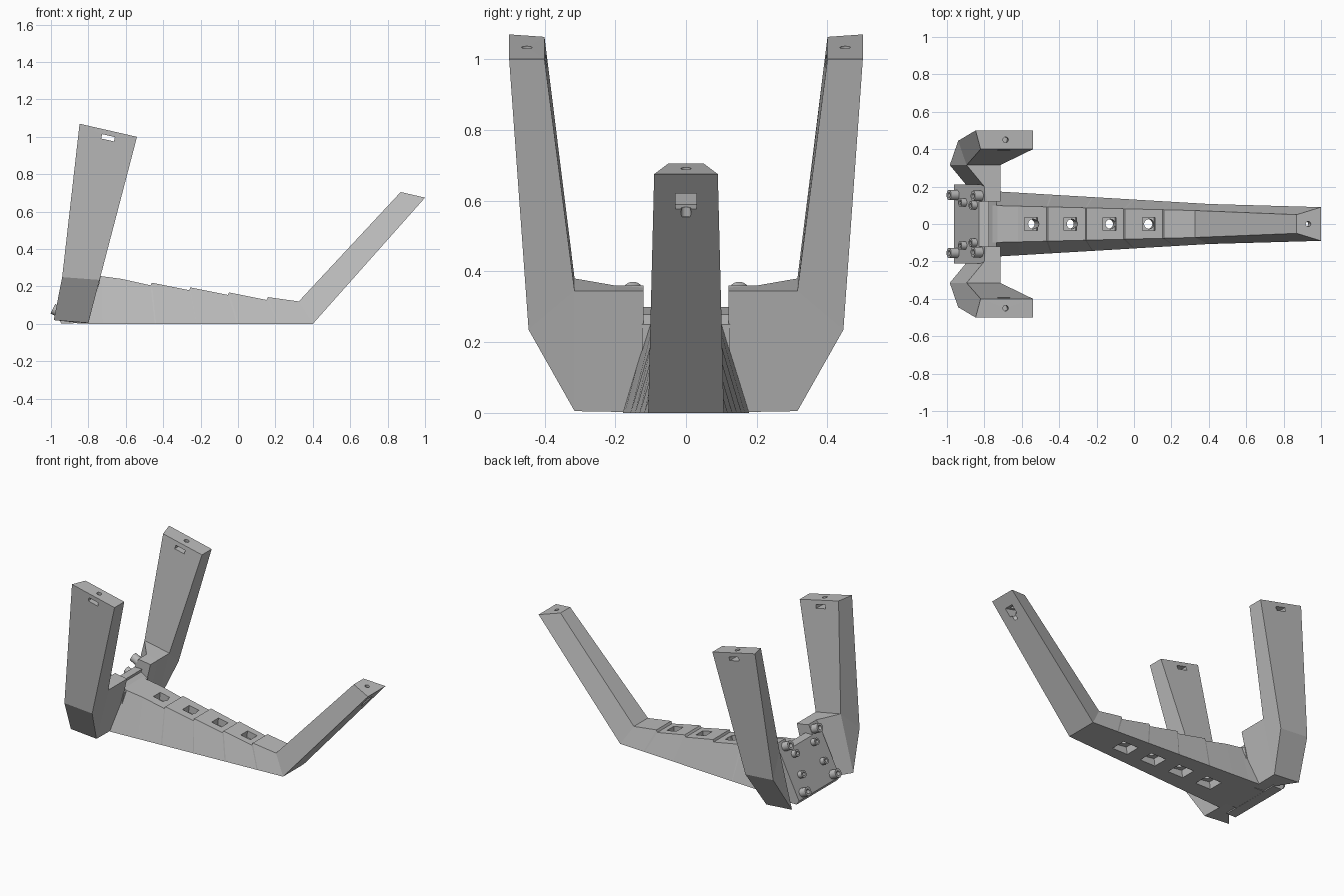
import bpy
import bmesh
from mathutils import Matrix, Vector

cube = bpy.data.objects.get("Cube")
if cube:
    bpy.data.objects.remove(cube, do_unlink=True)

GREY = (0.5, 0.5, 0.5, 1)
grey = bpy.data.materials.new("matte_grey")
grey.use_nodes = True
grey.diffuse_color = GREY
grey.node_tree.nodes["Principled BSDF"].inputs["Base Color"].default_value = GREY


def finish(name, bm):
    bmesh.ops.remove_doubles(bm, verts=bm.verts, dist=1e-5)
    bmesh.ops.recalc_face_normals(bm, faces=bm.faces)
    mesh = bpy.data.meshes.new(name)
    bm.to_mesh(mesh)
    bm.free()
    mesh.materials.append(grey)
    obj = bpy.data.objects.new(name, mesh)
    bpy.context.collection.objects.link(obj)
    return obj


def loft(name, sections):
    """Skin a row of matching closed sections and cap both ends."""
    bm = bmesh.new()
    rings = [[bm.verts.new(p) for p in sec] for sec in sections]
    n = len(rings[0])
    for a, b in zip(rings, rings[1:]):
        for i in range(n):
            j = (i + 1) % n
            bm.faces.new((a[i], a[j], b[j], b[i]))
    bm.faces.new(rings[0])
    bm.faces.new(rings[-1])
    return finish(name, bm)


def prism(name, profile, half):
    return loft(name, [[(x, y, z) for x, z in profile] for y in (-half, half)])


def box(name, size, loc, tilt=0):
    bm = bmesh.new()
    m = Matrix.Translation(loc) @ Matrix.Rotation(tilt, 4, 'Y') @ Matrix.Diagonal((*size, 1))
    bmesh.ops.create_cube(bm, size=1, matrix=m)
    return finish(name, bm)


def rod(name, radius, depth, loc, tilt=0):
    bm = bmesh.new()
    m = Matrix.Translation(loc) @ Matrix.Rotation(tilt, 4, 'Y')
    bmesh.ops.create_cone(bm, cap_ends=True, segments=24, radius1=radius,
                          radius2=radius, depth=depth, matrix=m)
    return finish(name, bm)


def cut(obj, *cutters):
    """Subtract the cutters and throw them away."""
    for c in cutters:
        mod = obj.modifiers.new("cut", 'BOOLEAN')
        mod.operation = 'DIFFERENCE'
        mod.solver = 'EXACT'
        mod.object = c
    bpy.context.view_layer.update()
    dg = bpy.context.evaluated_depsgraph_get()
    mesh = bpy.data.meshes.new_from_object(obj.evaluated_get(dg))
    obj.modifiers.clear()
    obj.data = mesh
    mesh.materials.clear()
    mesh.materials.append(grey)
    for c in cutters:
        bpy.data.objects.remove(c, do_unlink=True)


def lerp(a, b, t):
    return a + (b - a) * t


# Central beam with stepped top, bending up into the front arm
def rib(xb, zb, wb, xt, zt, wt):
    return [(xb, -wb, zb), (xb, wb, zb), (xt, wt, zt), (xt, -wt, zt)]


tops = [(-0.80, 0.275), (-0.73, 0.255), (-0.62, 0.24), (-0.468, 0.206)]
for x, z in ((-0.46, 0.22), (-0.255, 0.195), (-0.047, 0.168)):
    tops += [(x, z), (x + 0.2, z - 0.04)]
tops += [(0.16, 0.143), (0.325, 0.12)]
ribs = []
for x, z in tops:
    t = (x + 0.80) / 1.125
    ribs.append(rib(lerp(-0.80, 0.40, t), 0, lerp(0.178, 0.107, t), x, z, lerp(0.10, 0.072, t)))
ribs.append(rib(1.0, 0.675, 0.09, 0.87, 0.705, 0.05))
beam = loft("beam_and_front_arm", ribs)

# Square pockets, round through holes and underside recesses
SLOPE = 0.13
for i in range(4):
    x = -0.55 + 0.21 * i
    z = 0.228 - 0.026 * i
    cut(beam,
        box("pocket", (0.07, 0.07, 0.10), (x, 0, z), SLOPE),
        rod("hole", 0.026, 0.6, (x, 0, 0.1), SLOPE),
        box("recess", (0.11, 0.10, 0.08), (x - 0.015, 0, 0), SLOPE))

# Nut slot and hole at the arm tip
TILT = 0.226
cut(beam,
    box("nut_slot", (0.12, 0.06, 0.05), (0.925, 0, 0.60), TILT),
    rod("tip_hole", 0.014, 0.18, (0.92, 0, 0.64), TILT))

# Rear block joining the beam to both side arms
prism("rear_block", [(-0.90, 0.004), (-0.78, 0.002), (-0.735, 0.25), (-0.82, 0.30)], 0.125)

# Side arms: shelf, knee and upright
for s, side in ((1, "left"), (-1, "right")):
    front_shelf, back_shelf = (-0.715, 0.315, 0.345), (-0.895, 0.315, 0.38)
    sections = [
        [(-0.89, 0.12, 0.01), (-0.80, 0.12, 0.003), (-0.715, 0.12, 0.345), (-0.79, 0.12, 0.355)],
        [(-0.89, 0.20, 0.01), (-0.80, 0.20, 0.003), (-0.715, 0.20, 0.345), (-0.80, 0.20, 0.36)],
        [(-0.985, 0.315, 0.02), (-0.80, 0.315, 0.005), front_shelf, back_shelf],
        [(-0.94, 0.445, 0.25), (-0.74, 0.445, 0.235), front_shelf, back_shelf],
        [(-0.847, 0.50, 1.07), (-0.54, 0.50, 1.0), (-0.54, 0.40, 1.0), (-0.82, 0.40, 1.063)],
    ]
    arm = loft(side + "_side_arm", [[(x, y * s, z) for x, y, z in sec] for sec in sections])
    cut(arm,
        box("slot", (0.07, 0.4, 0.024), (-0.695, 0.45 * s, 0.995), TILT),
        rod("pin_hole", 0.015, 0.08, (-0.688, 0.45 * s, 1.025), TILT))

# Sloped mounting plate with a notch in its top edge
plate = prism("mounting_plate", [(-0.962, 0.03), (-0.945, 0.003), (-0.88, 0.003),
                                 (-0.76, 0.345), (-0.80, 0.36)], 0.21)
cut(plate, box("notch", (0.6, 0.24, 0.2), (-0.8, 0, 0.40)))

# Hollow bolts standing square to the plate
LEAN = -1.12
normal = Vector((-0.9, 0, 0.436))
for s, side in ((1, "left"), (-1, "right")):
    for label, y, z, r, h in (("lower_corner", 0.155, 0.06, 0.028, 0.047),
                              ("upper_corner", 0.150, 0.325, 0.028, 0.047),
                              ("lower_inner", 0.115, 0.15, 0.022, 0.03),
                              ("upper_inner", 0.100, 0.265, 0.022, 0.03)):
        base = Vector((-0.962 + 0.485 * (z - 0.03), y * s, z))
        bolt = rod(f"{side}_{label}_bolt", r, h + 0.02, base + normal * (h - 0.02) / 2, LEAN)
        cut(bolt, rod("socket", r * 0.5, 0.05, base + normal * h, LEAN))
        bpy.ops.object.select_all(action='DESELECT')
        bolt.select_set(True)
        bpy.context.view_layer.objects.active = bolt
        bpy.ops.object.shade_smooth_by_angle()
